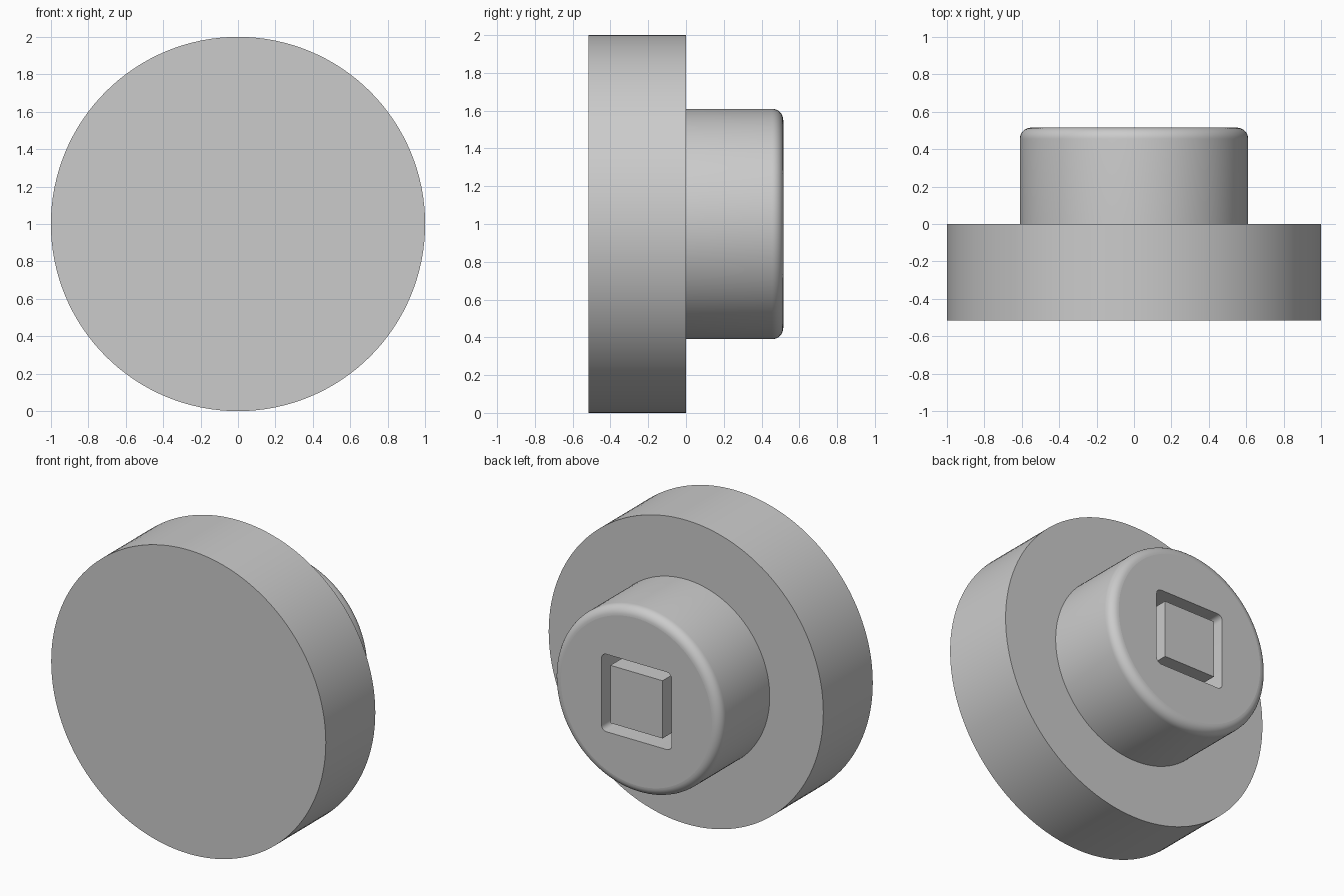
import bpy, bmesh
from math import radians
from mathutils import Matrix

cube = bpy.data.objects.get("Cube")
if cube:
    bpy.data.objects.remove(cube, do_unlink=True)

grey = bpy.data.materials.new("light grey")
grey.use_nodes = True
colour = (0.6, 0.6, 0.6, 1)
grey.diffuse_color = colour
grey.node_tree.nodes["Principled BSDF"].inputs["Base Color"].default_value = colour

CENTRE_Z = 1.0
BACK = 0.515          # rear face of the hub
GROOVE_DEPTH = 0.25


def finish(bm, name):
    mesh = bpy.data.meshes.new(name)
    bmesh.ops.recalc_face_normals(bm, faces=bm.faces)
    bm.to_mesh(mesh)
    bm.free()
    mesh.materials.append(grey)
    obj = bpy.data.objects.new(name, mesh)
    bpy.context.collection.objects.link(obj)
    return obj


def shade(obj):
    bpy.ops.object.select_all(action='DESELECT')
    obj.select_set(True)
    bpy.context.view_layer.objects.active = obj
    bpy.ops.object.shade_smooth_by_angle(angle=radians(30))
    for p in obj.data.polygons:      # keep the flat ends truly flat
        if abs(p.normal.y) > 0.999:
            p.use_smooth = False


def round_part(name, radius, y0, y1, fillet=0):
    """Cylinder along y, optionally with a rounded rear rim."""
    bm = bmesh.new()
    place = Matrix.Translation((0, (y0 + y1) / 2, CENTRE_Z)) @ Matrix.Rotation(radians(90), 4, 'X')
    bmesh.ops.create_cone(bm, cap_ends=True, segments=128, radius1=radius,
                          radius2=radius, depth=y1 - y0, matrix=place)
    if fillet:
        rim = [e for e in bm.edges if all(v.co.y > y1 - 0.001 for v in e.verts)]
        bmesh.ops.bevel(bm, geom=rim, offset=fillet, segments=8, profile=0.5, affect='EDGES')
    return finish(bm, name)


def square_part(name, side, y0, y1, corner=0):
    """Square bar along y, optionally with rounded long edges."""
    bm = bmesh.new()
    place = Matrix.Translation((0, (y0 + y1) / 2, CENTRE_Z)) @ Matrix.Diagonal((side, y1 - y0, side, 1))
    bmesh.ops.create_cube(bm, size=1, matrix=place)
    if corner:
        long_edges = [e for e in bm.edges if abs(e.verts[0].co.y - e.verts[1].co.y) > 0.01]
        bmesh.ops.bevel(bm, geom=long_edges, offset=corner, segments=6, profile=0.5, affect='EDGES')
    return finish(bm, name)


# Wide front disc
disc = round_part("front_disc", 1.0, -BACK, 0)
shade(disc)

# Rear hub with a rounded rim, sunk slightly into the disc
hub = round_part("rear_hub", 0.61, -0.05, BACK, fillet=0.06)

# Square socket cut into the hub
cutter = square_part("socket_cutter", 0.51, BACK - GROOVE_DEPTH, BACK + 0.1, corner=0.035)
cutter.hide_render = True
cut = hub.modifiers.new("socket", 'BOOLEAN')
cut.operation = 'DIFFERENCE'
cut.solver = 'EXACT'
cut.object = cutter
bpy.context.view_layer.objects.active = hub
bpy.ops.object.modifier_apply(modifier=cut.name)
bpy.data.objects.remove(cutter, do_unlink=True)
shade(hub)

# Square post inside the socket, flush with the hub face
square_part("square_post", 0.38, BACK - GROOVE_DEPTH - 0.02, BACK)
